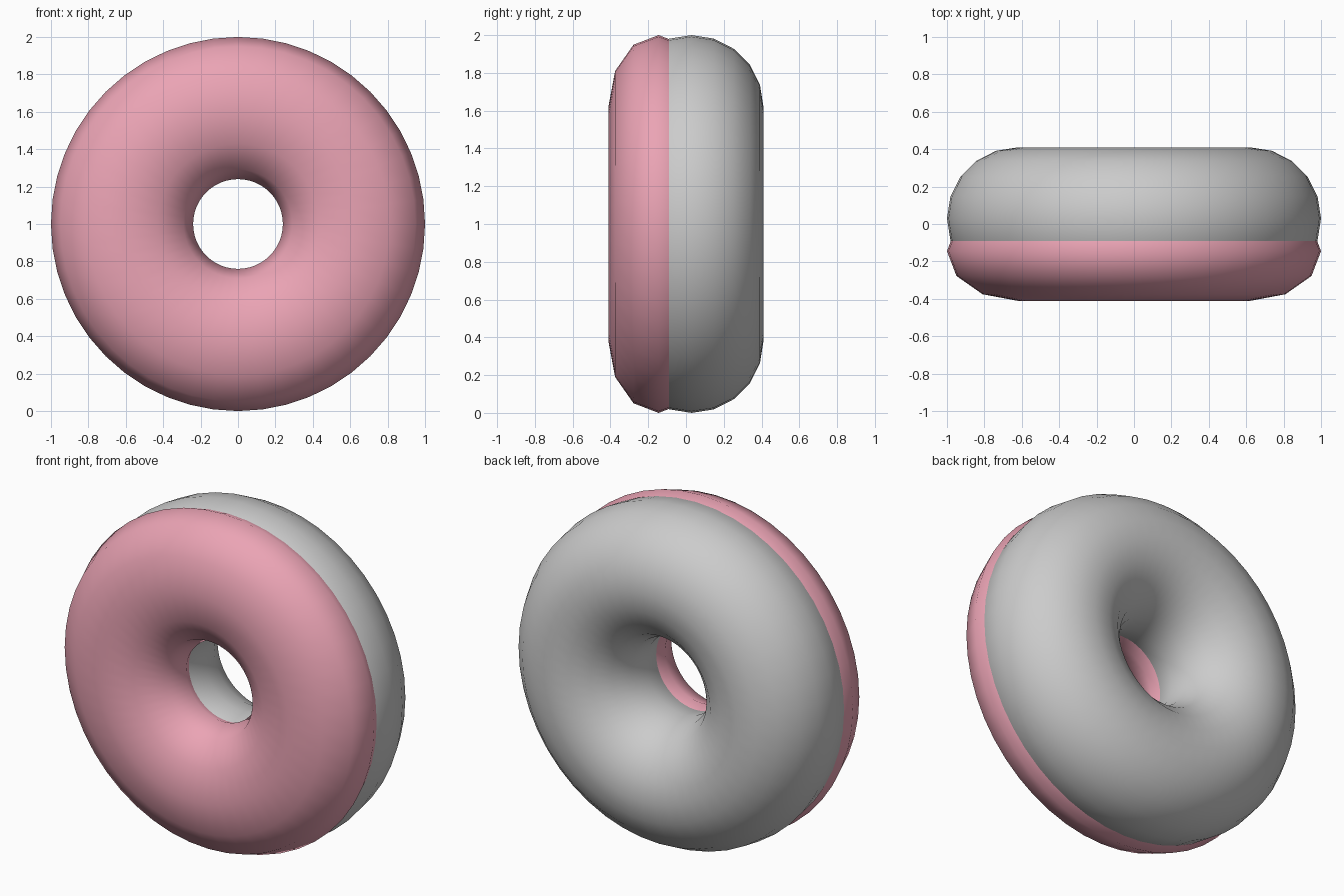
import bpy
from math import pi

if "Cube" in bpy.data.objects:
    bpy.data.objects.remove(bpy.data.objects["Cube"])


def ring(name, y, minor_segments, depth):
    """Smooth upright torus, axis along y, squashed to the given depth factor."""
    bpy.ops.mesh.primitive_torus_add(
        major_radius=0.62, minor_radius=0.38,
        major_segments=48, minor_segments=minor_segments,
        location=(0, y, 1), rotation=(pi / 2, 0, 0))
    obj = bpy.context.object
    obj.name = name
    obj.scale = (1, 1, depth)
    bpy.ops.object.transform_apply(location=False, rotation=True, scale=True)
    bpy.ops.object.shade_smooth()
    return obj


# Grey dough ring
ring("dough", 0.03, 20, 1.0)

# Pink icing: flatter ring emerging from the front of the dough
icing = ring("icing", -0.145, 12, 0.70)
pink = bpy.data.materials.new("pink_icing")
pink.diffuse_color = (0.83, 0.37, 0.46, 1)
pink.use_nodes = True
pink.node_tree.nodes["Principled BSDF"].inputs["Base Color"].default_value = pink.diffuse_color
icing.data.materials.append(pink)
